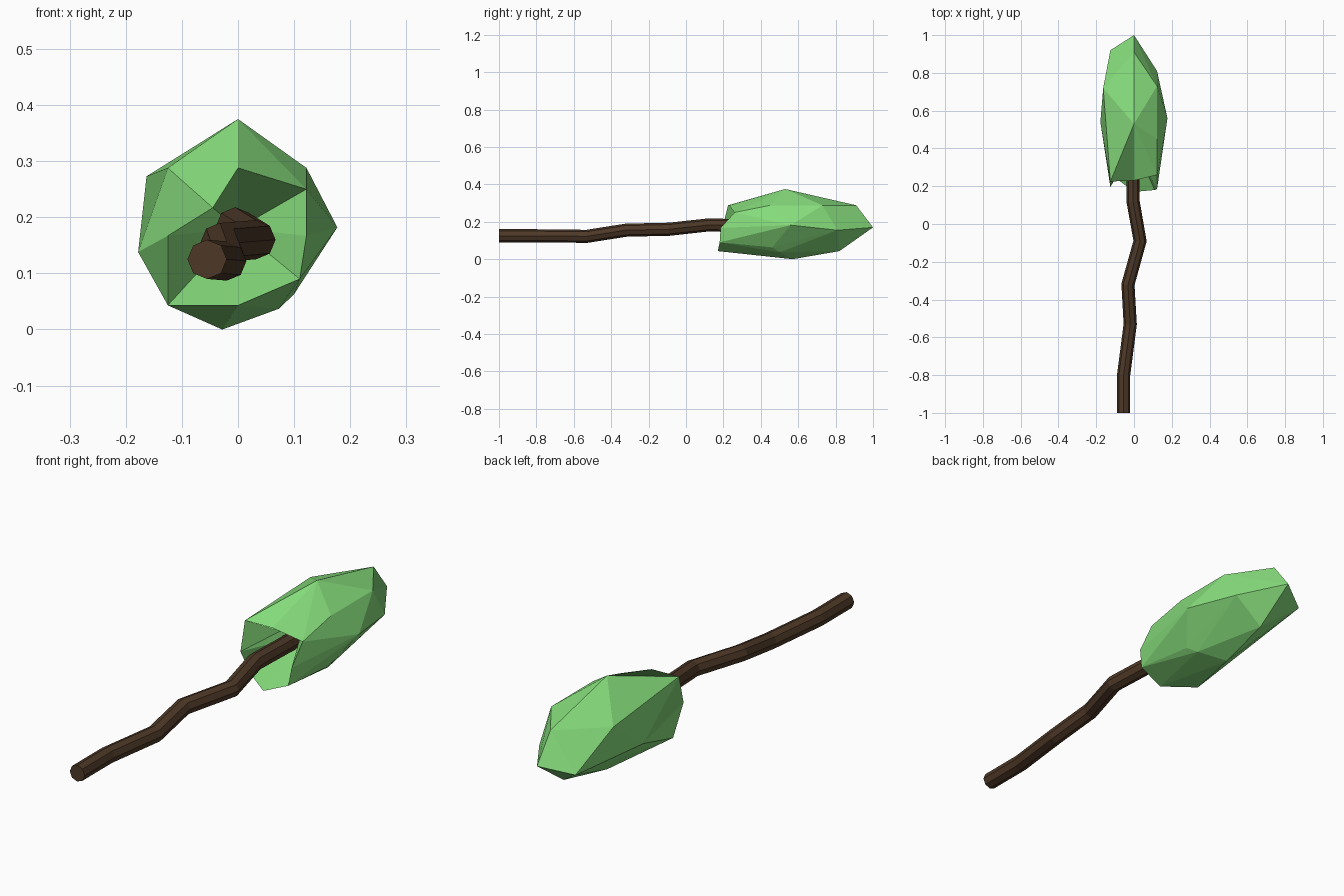
import bpy, bmesh

if "Cube" in bpy.data.objects:
    bpy.data.objects.remove(bpy.data.objects["Cube"])


def paint(obj, name, color):
    mat = bpy.data.materials.new(name)
    mat.diffuse_color = (*color, 1)
    mat.use_nodes = True
    mat.node_tree.nodes["Principled BSDF"].inputs["Base Color"].default_value = mat.diffuse_color
    obj.data.materials.append(mat)


# Crooked branch: an eight-sided tube swept along a path
curve = bpy.data.curves.new("branch", "CURVE")
curve.dimensions = "3D"
curve.bevel_depth = 0.035
curve.bevel_resolution = 2
curve.use_fill_caps = True
path = [(-.055, -1, .125), (-.055, -.8, .125), (-.02, -.53, .122), (-.032, -.32, .155),
        (.032, -.09, .16), (-.005, .12, .183), (-.005, .45, .175)]
spline = curve.splines.new("POLY")
spline.points.add(len(path) - 1)
for p, co in zip(spline.points, path):
    p.co = (*co, 1)
tube = bpy.data.objects.new("branch_curve", curve)
bpy.context.collection.objects.link(tube)
bpy.context.view_layer.update()
mesh = bpy.data.meshes.new_from_object(tube.evaluated_get(bpy.context.evaluated_depsgraph_get()))
bpy.data.objects.remove(tube)
mesh.materials.clear()
for f in mesh.polygons:
    f.use_smooth = False
branch = bpy.data.objects.new("branch", mesh)
bpy.context.collection.objects.link(branch)
paint(branch, "bark", (.075, .04, .02))

# Foliage: faceted hull with its front pushed in around the branch
rim = {"peak": (0, .23, .288), "tip": (-.125, .225, .288),
       "left": (-.125, .195, .167), "left_low": (-.125, .265, .043), "low": (0, .17, .043),
       "right_low": (.11, .18, .09), "right": (.122, .185, .167), "right_high": (.122, .26, .25)}
body = [(0, .53, .375), (-.178, .54, .138), (.122, .45, .288), (.122, .73, .288),
        (.177, .56, .182), (.122, .81, .155), (0, .82, .043), (.1, .46, .063),
        (.073, .5, .037), (-.028, .57, 0), (-.163, .72, .273), (-.125, .92, .135),
        (0, .91, .288), (0, 1, .17)]
bm = bmesh.new()
v = {k: bm.verts.new(co) for k, co in rim.items()}
outer = [bm.verts.new(co) for co in body]
crown, dip = outer[:2]
bmesh.ops.convex_hull(bm, input=bm.verts[:])
ring = set(v.values())
slits = [{v["peak"], v["tip"], crown}, {v["tip"], v["left"], dip}]
front = [f for f in bm.faces if set(f.verts) <= ring or set(f.verts) in slits]
bmesh.ops.delete(bm, geom=front, context="FACES_ONLY")

# Hollow and split at the front
notch = bm.verts.new((-.045, .35, .217))
pole = bm.verts.new((0, .42, .18))
fan = [notch] + [v[k] for k in ("left", "left_low", "low", "right_low", "right",
                                "right_high", "peak")] + [notch]
inner = [(crown, v["tip"], notch, v["peak"]), (dip, v["left"], notch, v["tip"])]
inner += [(a, b, pole) for a, b in zip(fan, fan[1:])]
for t in inner:
    bm.faces.new(t)
loose = [e for e in bm.edges if not e.link_faces]
bmesh.ops.delete(bm, geom=loose, context="EDGES")
bmesh.ops.recalc_face_normals(bm, faces=bm.faces[:])
mesh = bpy.data.meshes.new("foliage")
bm.to_mesh(mesh)
bm.free()
foliage = bpy.data.objects.new("foliage", mesh)
bpy.context.collection.objects.link(foliage)
paint(foliage, "leaf", (.24, .72, .2))
